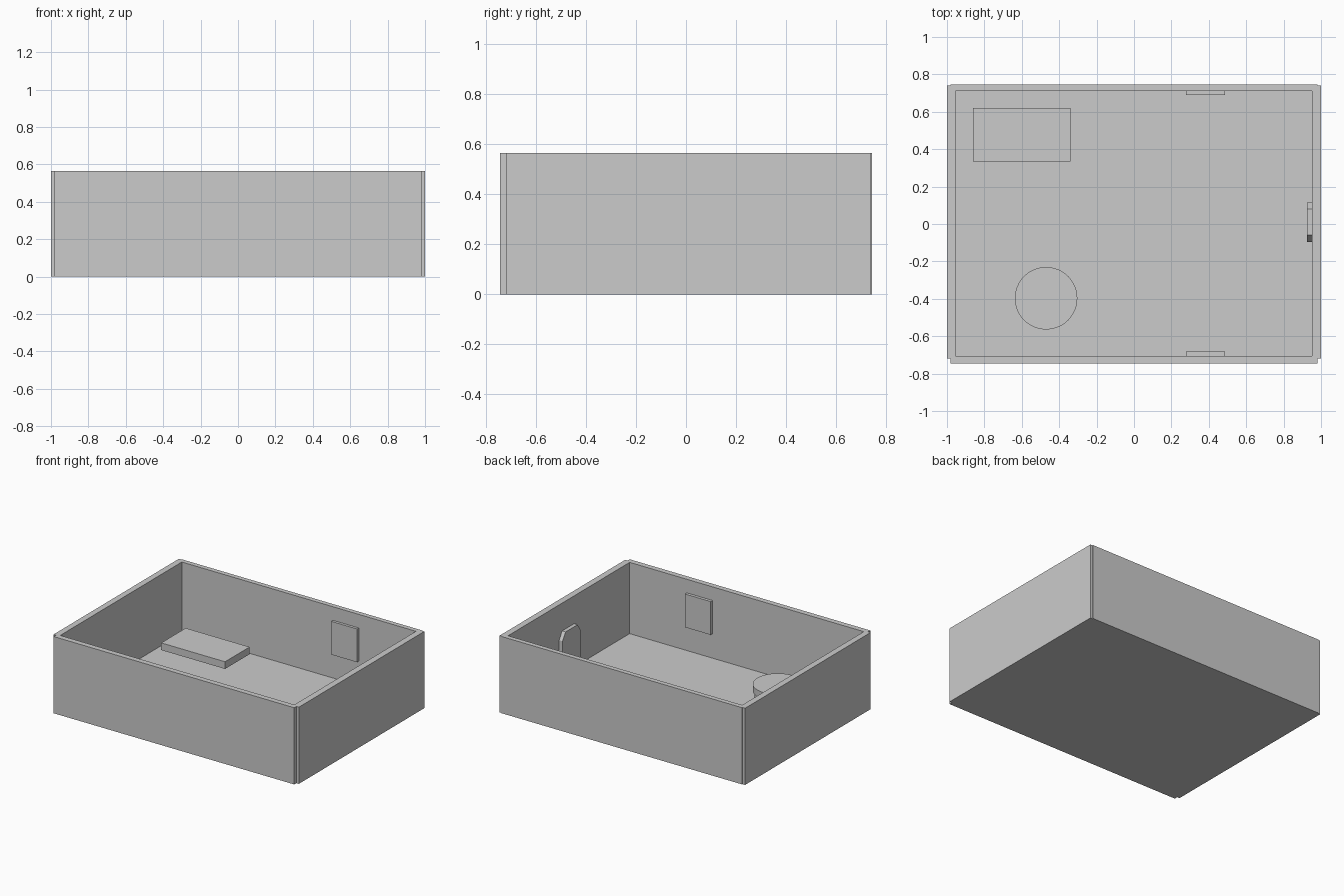
import bpy, bmesh, math
from mathutils import Vector

if "Cube" in bpy.data.objects:
    bpy.data.objects.remove(bpy.data.objects["Cube"])


def prism(name, points, depth):
    """Extrude a planar 3D outline along a vector."""
    bm = bmesh.new()
    face = bm.faces.new([bm.verts.new(p) for p in points])
    new = bmesh.ops.extrude_face_region(bm, geom=[face])["geom"]
    bmesh.ops.translate(bm, vec=Vector(depth),
                        verts=[v for v in new if isinstance(v, bmesh.types.BMVert)])
    bmesh.ops.recalc_face_normals(bm, faces=bm.faces)
    mesh = bpy.data.meshes.new(name)
    bm.to_mesh(mesh)
    bm.free()
    ob = bpy.data.objects.new(name, mesh)
    bpy.context.collection.objects.link(ob)
    return ob


def box(name, x0, x1, y0, y1, z0, z1):
    return prism(name, [(x0, y0, z0), (x1, y0, z0), (x1, y1, z0), (x0, y1, z0)],
                 (0, 0, z1 - z0))


def cylinder(name, x, y, r, z0, z1):
    bpy.ops.mesh.primitive_cylinder_add(vertices=48, radius=r, depth=z1 - z0,
                                        location=(x, y, (z0 + z1) / 2))
    ob = bpy.context.object
    ob.name = name
    bpy.ops.object.shade_smooth_by_angle(angle=math.radians(30))
    return ob


# Room shell: outline with stepped corners, hollowed out above the floor
FLOOR, TOP = 0.04, 0.565
half = [(0.98, -0.745), (0.98, -0.72), (1, -0.72), (1, 0.74), (0.98, 0.74), (0.98, 0.745)]
outline = half + [(-x, y) for x, y in reversed(half)]
room = prism("room_walls_and_floor", [(x, y, 0) for x, y in outline], (0, 0, TOP))
cutter = box("room_cutter", -0.955, 0.953, -0.705, 0.71, FLOOR, 0.8)
cutter.hide_render = True
mod = room.modifiers.new("hollow", "BOOLEAN")
mod.operation = "DIFFERENCE"
mod.solver = "EXACT"
mod.object = cutter
bpy.context.view_layer.objects.active = room
bpy.ops.object.modifier_apply(modifier=mod.name)
bpy.data.objects.remove(cutter)

# Window panels on the front and back walls
box("back_window", 0.277, 0.487, 0.69, 0.71, 0.22, 0.465)
box("front_window", 0.277, 0.487, -0.705, -0.683, 0.22, 0.465)

# Door with clipped top corners on the right wall
door = [(-0.095, FLOOR), (0.115, FLOOR), (0.115, 0.305),
        (0.08, 0.36), (-0.06, 0.36), (-0.095, 0.305)]
prism("door", [(0.925, y, z) for y, z in door], (0.028, 0, 0))

# Bed slab, raised above the floor
box("bed", -0.86, -0.34, 0.335, 0.62, 0.085, 0.138)

# Round table: top and drum base
cylinder("table_top", -0.47, -0.397, 0.167, 0.118, 0.168)
cylinder("table_base", -0.47, -0.397, 0.155, FLOOR, 0.118)
